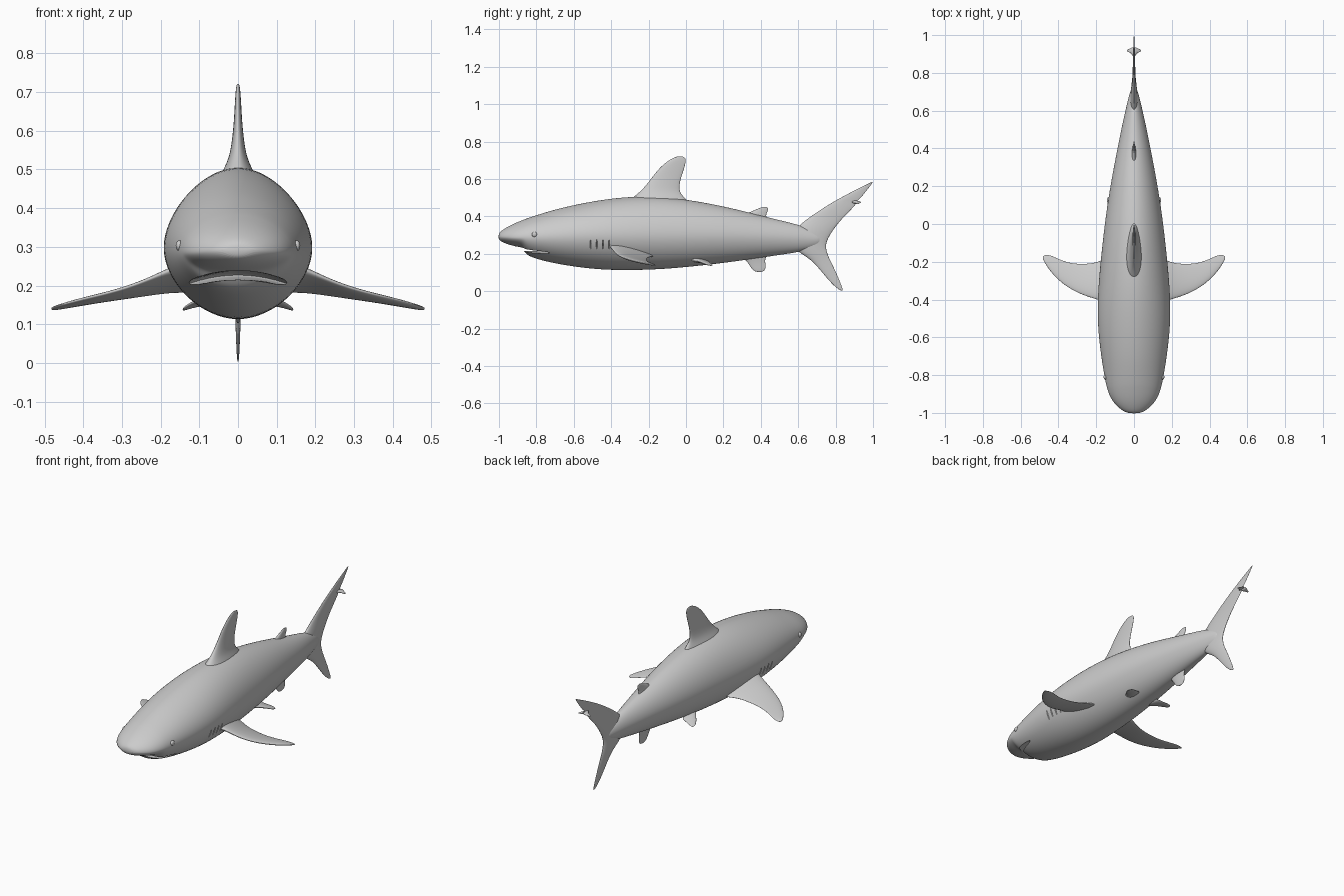
import bpy, bmesh, math
from mathutils import Vector, Matrix

TAU = 2 * math.pi


def finish(name, bm, subdiv=2, mirror=False):
    bmesh.ops.recalc_face_normals(bm, faces=bm.faces)
    me = bpy.data.meshes.new(name)
    bm.to_mesh(me)
    bm.free()
    me.polygons.foreach_set("use_smooth", [True] * len(me.polygons))
    ob = bpy.data.objects.new(name, me)
    bpy.context.collection.objects.link(ob)
    if mirror:
        ob.modifiers.new("mirror", 'MIRROR').use_mirror_merge = False
    if subdiv:
        m = ob.modifiers.new("smooth", 'SUBSURF')
        m.levels = m.render_levels = subdiv
    return ob


def loft(rings):
    bm = bmesh.new()
    rows = [[bm.verts.new(p) for p in r] for r in rings]
    n = len(rows[0])
    for a, b in zip(rows, rows[1:]):
        for i in range(n):
            j = (i + 1) % n
            bm.faces.new((a[i], a[j], b[j], b[i]))
    bm.faces.new(rows[0])
    bm.faces.new(rows[-1])
    return bm


def fin(name, sections, normal, mirror=False):
    """Foil loft; each section is (leading edge, trailing edge, half thickness)."""
    rings = []
    for le, te, th in sections:
        le, te = Vector(le), Vector(te)
        ring = []
        for i in range(16):
            a = TAU * i / 16
            c = (1 - math.cos(a)) / 2
            ring.append(le.lerp(te, c) + Vector(normal) * th * math.sin(a) * (1.25 - 0.6 * c))
        rings.append(ring)
    return finish(name, loft(rings), 2, mirror)


def upright_fin(name, rows):
    """Rows of (z, y front, y back, half thickness) on the centre plane."""
    return fin(name, [((0, a, z), (0, b, z), t) for z, a, b, t in rows], (1, 0, 0))


# Body: y, half width, top z, bottom z, z of widest point
stations = [
    (-1.003, .03, .307, .276, .291), (-.985, .068, .325, .263, .290),
    (-.95, .106, .347, .249, .288), (-.91, .130, .366, .239, .287),
    (-.875, .142, .380, .229, .287), (-.86, .146, .386, .203, .287),
    (-.835, .152, .395, .184, .287), (-.78, .162, .413, .166, .288),
    (-.70, .175, .438, .147, .290), (-.58, .190, .466, .127, .295),
    (-.45, .196, .490, .113, .298), (-.30, .188, .508, .110, .298),
    (-.12, .170, .507, .116, .300), (.05, .150, .484, .132, .300),
    (.22, .123, .451, .152, .298), (.38, .092, .410, .175, .293),
    (.50, .068, .380, .193, .288), (.60, .046, .356, .208, .283),
    (.67, .029, .330, .225, .278), (.73, .012, .300, .250, .275)]
rings = []
for y, w, top, bot, zc in stations:
    ring = []
    for i in range(28):
        a = TAU * i / 28
        c, s = math.cos(a), math.sin(a)
        h = top - zc if s > 0 else zc - bot
        ring.append((math.copysign(abs(c) ** 1.08, c) * w, y,
                     zc + math.copysign(abs(s) ** 1.08, s) * h))
    rings.append(ring)
body = finish("body", loft(rings))

# Cutter for the arched mouth and the gill slits
bm = bmesh.new()
bmesh.ops.create_uvsphere(bm, u_segments=48, v_segments=16, radius=1)
for v in bm.verts:
    v.co = Vector((v.co.x * .2, v.co.y * .17 - .86, v.co.z * .012 + .227))
    v.co.z -= 1.4 * v.co.x ** 2
for side in (-1, 1):
    for k in range(4):
        m = Matrix.Translation((side * .184, -.51 + .033 * k, .25)) @ Matrix.Rotation(side * .4, 4, 'Y')
        bmesh.ops.create_uvsphere(bm, u_segments=12, v_segments=8, radius=1,
                                  matrix=m @ Matrix.Diagonal((.010, .0035, .03, 1)))
cutter = finish("mouth_and_gill_cutter", bm, 0)
cutter.hide_render = True
cut = body.modifiers.new("mouth_and_gills", 'BOOLEAN')
cut.operation, cut.object, cut.solver = 'DIFFERENCE', cutter, 'EXACT'
bpy.ops.object.select_all(action='DESELECT')
body.select_set(True)
bpy.context.view_layer.objects.active = body
bpy.ops.object.convert(target='MESH')
bpy.ops.object.shade_smooth_by_angle(angle=math.radians(40))
bpy.data.objects.remove(cutter)

# Eyes
bm = bmesh.new()
bmesh.ops.create_uvsphere(bm, u_segments=20, v_segments=12, radius=1,
                          matrix=Matrix.Translation((.152, -.81, .303)) @ Matrix.Diagonal((.009, .014, .014, 1)))
finish("eyes", bm, 0, True)

# Fins on the centre plane
upright_fin("dorsal_fin", [
    (.455, -.33, .04, .060), (.495, -.295, .0, .042), (.525, -.255, -.03, .026),
    (.56, -.22, -.036, .018), (.61, -.182, -.024, .012), (.66, -.142, -.007, .009),
    (.695, -.100, .001, .007), (.713, -.068, -.003, .005), (.721, -.045, -.018, .003)])
upright_fin("second_dorsal_fin", [
    (.37, .25, .455, .02), (.40, .29, .425, .014), (.42, .335, .435, .009),
    (.437, .375, .440, .006), (.447, .400, .438, .004), (.451, .412, .430, .002)])
upright_fin("anal_fin", [
    (.21, .26, .45, .02), (.18, .305, .425, .012), (.155, .328, .424, .008),
    (.13, .343, .428, .006), (.112, .358, .422, .005), (.102, .376, .408, .003)])
upright_fin("tail_fin", [
    (.002, .826, .841, .002), (.03, .788, .832, .004), (.08, .744, .812, .006),
    (.13, .703, .789, .008), (.17, .665, .769, .011), (.205, .605, .755, .017),
    (.25, .56, .746, .022), (.30, .56, .771, .022), (.34, .59, .798, .018),
    (.38, .638, .830, .012), (.42, .695, .868, .009), (.46, .757, .908, .007),
    (.485, .800, .918, .006), (.50, .828, .937, .006), (.54, .902, .968, .004),
    (.565, .955, .987, .003), (.584, .993, 1.001, .002)])

# Paired fins, built on one side and mirrored
fin("pectoral_fins", [
    ((.10, -.44, .255), (.10, -.15, .185), .028), ((.165, -.412, .245), (.165, -.188, .185), .022),
    ((.21, -.397, .225), (.21, -.205, .178), .014), ((.28, -.375, .196), (.28, -.212, .168), .011),
    ((.35, -.338, .177), (.35, -.204, .158), .009), ((.41, -.29, .163), (.40, -.184, .150), .008),
    ((.455, -.236, .151), (.443, -.164, .142), .006), ((.479, -.193, .144), (.466, -.163, .138), .004),
    ((.484, -.179, .140), (.478, -.167, .137), .003)], (0, 0, 1), True)
fin("pelvic_fins", [
    ((.05, -.03, .180), (.05, .125, .160), .018), ((.085, .03, .172), (.085, .130, .150), .012),
    ((.11, .065, .160), (.11, .140, .145), .007), ((.13, .09, .150), (.13, .145, .139), .005),
    ((.144, .118, .139), (.143, .140, .135), .003)], (0, 0, 1), True)
fin("tail_tip_winglets", [
    ((0, .875, .478), (0, .94, .478), .010), ((.012, .902, .474), (.012, .934, .474), .006),
    ((.025, .908, .470), (.025, .928, .470), .004), ((.038, .914, .466), (.038, .922, .466), .002)],
    (0, 0, 1), True)
